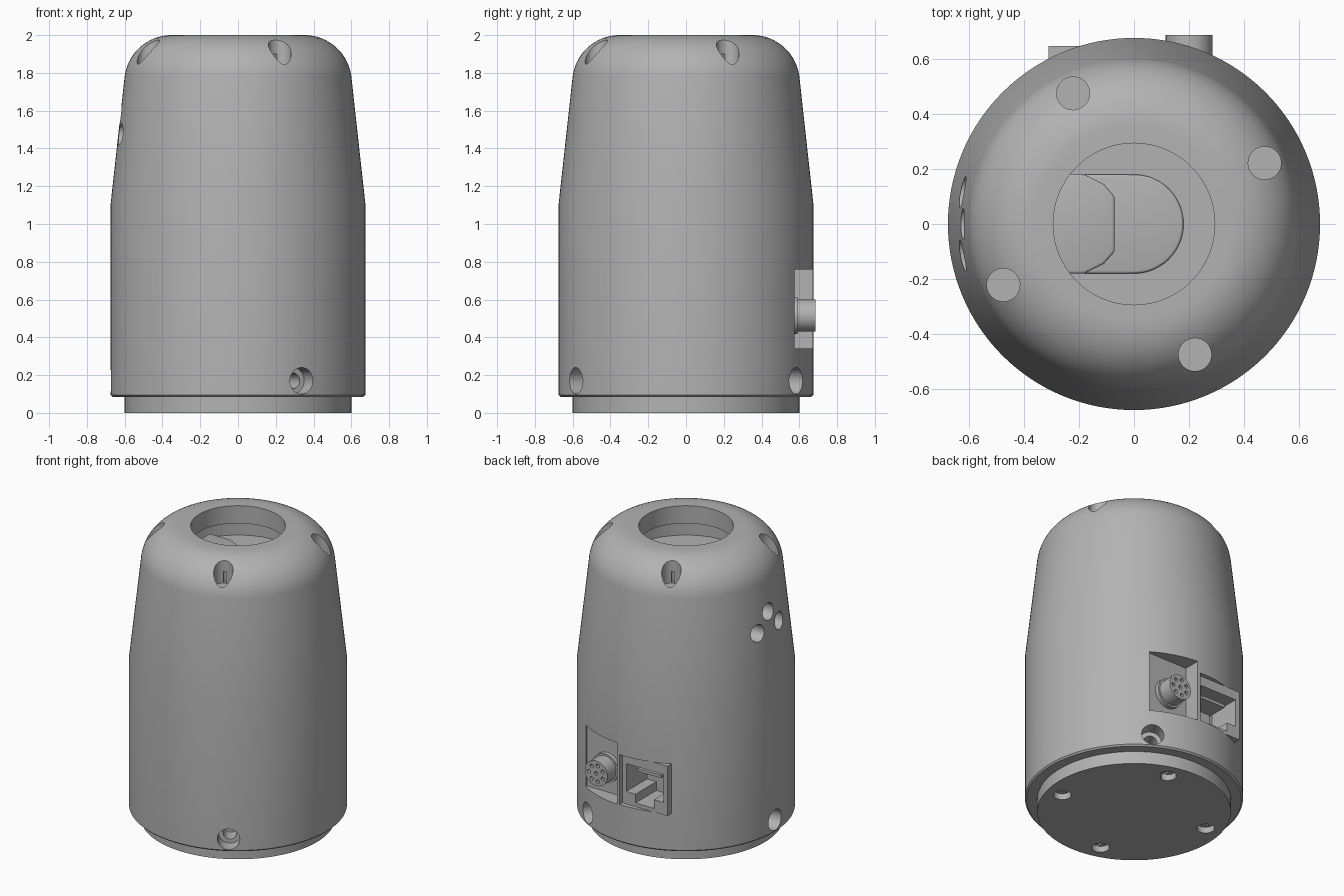
import bpy, bmesh
from math import sin, cos, pi, radians
from mathutils import Matrix, Vector

cube = bpy.data.objects.get("Cube")
if cube:
    bpy.data.objects.remove(cube, do_unlink=True)

grey = bpy.data.materials.new("plain grey")
grey.use_nodes = True
COLOR = (0.45, 0.45, 0.45, 1)
grey.diffuse_color = COLOR
grey.node_tree.nodes["Principled BSDF"].inputs["Base Color"].default_value = COLOR


def add_object(name, bm):
    bmesh.ops.recalc_face_normals(bm, faces=bm.faces)
    mesh = bpy.data.meshes.new(name)
    bm.to_mesh(mesh)
    bm.free()
    mesh.materials.append(grey)
    obj = bpy.data.objects.new(name, mesh)
    bpy.context.collection.objects.link(obj)
    return obj


def lathe(name, profile, steps=128):
    bm = bmesh.new()
    verts = [bm.verts.new((r, 0, z)) for r, z in profile]
    edges = [bm.edges.new(pair) for pair in zip(verts, verts[1:])]
    bmesh.ops.spin(bm, geom=verts + edges, cent=(0, 0, 0), axis=(0, 0, 1),
                   angle=2 * pi, steps=steps, use_merge=True)
    bmesh.ops.remove_doubles(bm, verts=bm.verts, dist=1e-5)
    return add_object(name, bm)


def rod(name, start, end, radius, sides=32):
    start, end = Vector(start), Vector(end)
    axis = end - start
    turn = axis.to_track_quat('Z', 'Y').to_matrix().to_4x4()
    bm = bmesh.new()
    bmesh.ops.create_cone(bm, cap_ends=True, segments=sides, radius1=radius, radius2=radius,
                          depth=axis.length,
                          matrix=Matrix.Translation((start + end) / 2) @ turn)
    return add_object(name, bm)


def box(name, low, high, angle=0):
    low, high = Vector(low), Vector(high)
    bm = bmesh.new()
    bmesh.ops.create_cube(bm, size=1, matrix=Matrix.Rotation(angle, 4, 'Z')
                          @ Matrix.Translation((low + high) / 2)
                          @ Matrix.Diagonal((*(high - low), 1)))
    return add_object(name, bm)


def prism(name, outline, z0, z1):
    bm = bmesh.new()
    face = bm.faces.new([bm.verts.new((x, y, z0)) for x, y in outline])
    top = bmesh.ops.extrude_face_region(bm, geom=[face])["geom"]
    bmesh.ops.translate(bm, vec=(0, 0, z1 - z0),
                        verts=[v for v in top if isinstance(v, bmesh.types.BMVert)])
    return add_object(name, bm)


def apply(obj, mod):
    bpy.context.view_layer.objects.active = obj
    bpy.ops.object.modifier_apply(modifier=mod.name)


def cut(obj, cutter):
    mod = obj.modifiers.new("cut", 'BOOLEAN')
    mod.operation, mod.solver, mod.object = 'DIFFERENCE', 'EXACT', cutter
    apply(obj, mod)
    bpy.data.objects.remove(cutter, do_unlink=True)


def polar(radius, angle, z):
    return (radius * cos(angle), radius * sin(angle), z)


# Housing: straight barrel, tapered shoulder, domed top with an open mouth
dome = [(0.352 + 0.25 * cos(radians(a)), 1.75 + 0.25 * sin(radians(a)))
        for a in [6.5 + 83.5 * i / 16 for i in range(17)]]
housing = lathe("housing", [(0, 0.085), (0.665, 0.085), (0.675, 0.095), (0.675, 1.1)] + dome
                + [(0.293, 2), (0.293, 1.88), (0.42, 1.88), (0.42, 1.74), (0, 1.74)])

# Vertical screw wells in the dome, each with a thin slot on the inner wall
for i in range(4):
    a = radians(25 + 90 * i)
    cut(housing, rod("cutter", polar(0.523, a, 1.82), polar(0.523, a, 2.1), 0.06))
    cut(housing, box("cutter", (0.44, -0.01, 1.825), (0.5, 0.01, 1.9), a))

# Radial stepped screw holes near the foot
for i in range(3):
    a = radians(60 + 120 * i)
    cut(housing, rod("cutter", polar(0.58, a, 0.17), polar(0.8, a, 0.17), 0.07))
    cut(housing, rod("cutter", polar(0.48, a, 0.17), polar(0.6, a, 0.17), 0.042))

# Three small round openings in the shoulder
for y, z in ((-0.115, 1.475), (0, 1.58), (0.115, 1.475)):
    cut(housing, rod("cutter", (-0.52, y, z), (-0.8, y, z), 0.057))

# Recesses for the rear connectors
cut(housing, box("cutter", (0.05, 0.56, 0.34), (0.355, 0.8, 0.76)))
cut(housing, box("cutter", (-0.31, 0.38, 0.345), (0.03, 0.8, 0.685)))

# Base plate with blind screw holes underneath
base = lathe("base_plate", [(0, 0), (0.6, 0), (0.6, 0.09), (0, 0.09)])
for i in range(4):
    a = radians(75 + 90 * i)
    cut(base, rod("cutter", polar(0.49, a, -0.05), polar(0.49, a, 0.07), 0.055))
    screw = rod(f"base_screw_{i + 1}", polar(0.49, a, 0.035), polar(0.49, a, 0.08), 0.045)
    cut(screw, box("cutter", (0.43, -0.008, 0.02), (0.55, 0.008, 0.05), a))

# Network socket block with a keyed opening
socket = box("network_socket", (-0.31, 0.385, 0.345), (0.03, 0.645, 0.685))
cut(socket, box("cutter", (-0.28, 0.42, 0.43), (0, 0.8, 0.62)))
cut(socket, box("cutter", (-0.21, 0.42, 0.37), (-0.07, 0.8, 0.45)))
box("socket_tongue", (-0.23, 0.4, 0.565), (-0.05, 0.6, 0.585))

# Round multi-pin plug with a collar
plug = rod("round_plug", (0.2, 0.54, 0.515), (0.2, 0.685, 0.515), 0.085, 48)
for i in range(8):
    r, a = (0.055, 2 * pi * i / 7) if i < 7 else (0, 0)
    x, z = 0.2 + r * cos(a), 0.515 + r * sin(a)
    cut(plug, rod("cutter", (x, 0.655, z), (x, 0.75, z), 0.013, 12))
rod("plug_collar", (0.2, 0.54, 0.515), (0.2, 0.59, 0.515), 0.097, 48)

# Raised pads on the floor inside the mouth
arc = [radians(-90 + 180 * i / 24) for i in range(25)]
pad = prism("inner_pad", [(-0.34, -0.18)] + [(0.18 * cos(a), 0.18 * sin(a)) for a in arc]
            + [(-0.34, 0.18)], 1.73, 1.755)
step = prism("inner_step", [(-0.34, -0.18), (-0.18, -0.18), (-0.11, -0.145), (-0.07, -0.1),
                            (-0.07, 0.1), (-0.11, 0.145), (-0.18, 0.18), (-0.34, 0.18)],
             1.73, 1.79)
for obj in (pad, step):
    mod = obj.modifiers.new("rounded_edge", 'BEVEL')
    mod.width, mod.segments = 0.01, 3
    apply(obj, mod)

# Smooth curved surfaces, crisp edges
for obj in bpy.context.collection.objects:
    if obj.type == 'MESH' and grey.name in obj.data.materials:
        bpy.ops.object.select_all(action='DESELECT')
        obj.select_set(True)
        bpy.context.view_layer.objects.active = obj
        bpy.ops.object.shade_smooth_by_angle(angle=radians(30))
